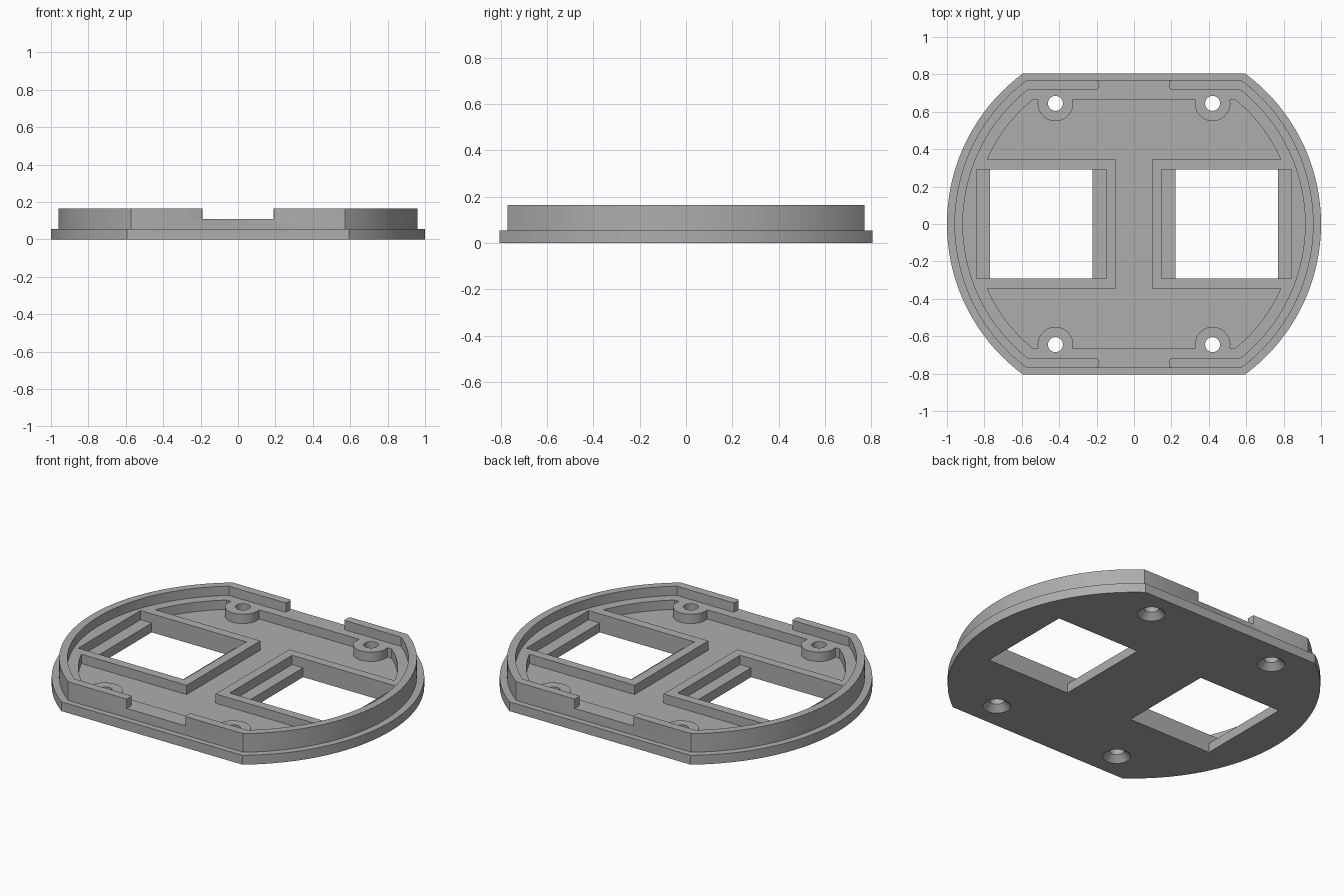
import bpy, bmesh
from math import sin, cos, asin, pi, radians

if "Cube" in bpy.data.objects:
    bpy.data.objects.remove(bpy.data.objects["Cube"])

PLATE, LEDGE, RIM, ABOVE = 0.055, 0.11, 0.165, 0.25   # heights of the levels
HOLE_X, HOLE_Y = 0.42, 0.645

grey = bpy.data.materials.new("plain grey")
grey.use_nodes = True
colour = (0.42, 0.42, 0.42, 1)
grey.diffuse_color = colour
grey.node_tree.nodes["Principled BSDF"].inputs["Base Color"].default_value = colour


def arc(cx, cy, r, a, b, n):
    return [(cx + r * cos(a + (b - a) * i / n), cy + r * sin(a + (b - a) * i / n))
            for i in range(n + 1)]


def mirror4(quarter):
    """Close a first-quadrant path into a full outline, symmetric in x and y."""
    left = [(-x, y) for x, y in reversed(quarter)]
    half = quarter + left
    pts = half + [(x, -y) for x, y in reversed(half)]
    out = []
    for p in pts:
        if not out or abs(p[0] - out[-1][0]) + abs(p[1] - out[-1][1]) > 1e-5:
            out.append(p)
    if abs(out[0][0] - out[-1][0]) + abs(out[0][1] - out[-1][1]) < 1e-5:
        out.pop()
    return out


def side_arc(r, flat):
    """Arc from the x axis up to the flat side."""
    return arc(0, 0, r, 0, asin(flat / r), 28)


def stack(name, levels):
    """Solid made of (outline, z) loops with equal point counts."""
    bm = bmesh.new()
    loops = [[bm.verts.new((x, y, z)) for x, y in pts] for pts, z in levels]
    n = len(loops[0])
    for low, high in zip(loops, loops[1:]):
        for i in range(n):
            j = (i + 1) % n
            bm.faces.new((low[i], low[j], high[j], high[i]))
    bm.faces.new(loops[0][::-1])
    bm.faces.new(loops[-1])
    bmesh.ops.recalc_face_normals(bm, faces=bm.faces)
    mesh = bpy.data.meshes.new(name)
    bm.to_mesh(mesh)
    bm.free()
    mesh.materials.append(grey)
    obj = bpy.data.objects.new(name, mesh)
    bpy.context.collection.objects.link(obj)
    return obj


def prism(name, pts, z0, z1):
    return stack(name, [(pts, z0), (pts, z1)])


def rect(x0, x1, y):
    return [(x0, -y), (x1, -y), (x1, y), (x0, y)]


# Flanged plate with the raised rim
flange = mirror4(side_arc(1.0, 0.805))
wall = mirror4(side_arc(0.96, 0.77))
cover = stack("cover_plate", [(flange, 0), (flange, PLATE), (wall, PLATE), (wall, RIM)])

# Space inside the rim, with the two cable gaps and their rounded ends
gap = [(0.2, 0.72), (0.193, 0.723), (0.19, 0.73), (0.19, 0.76),
       (0.193, 0.767), (0.2, 0.77), (0.2, 0.85)]
cutters = [prism("rim_cavity", mirror4(side_arc(0.915, 0.72) + gap), LEDGE, ABOVE)]

# Sunken floor around the window frames and screw bosses
r_floor, y_frame, y_floor = 0.857, 0.345, 0.665
r_boss = 0.095
tilt = asin((y_floor - HOLE_Y) / r_boss)
floor = [(0.095, 0), (0.095, y_frame)]
floor += arc(0, 0, r_floor, asin(y_frame / r_floor), asin(y_floor / r_floor), 12)
floor += arc(HOLE_X, HOLE_Y, r_boss, tilt, -pi - tilt, 24)
cutters.append(prism("sunken_floor", mirror4(floor), PLATE, ABOVE))

for side in (-1, 1):
    # Windows with a lower shelf at each end
    for name, a, b, z in (("window_shelf", 0.15, 0.843, PLATE),
                          ("window_opening", 0.222, 0.77, -0.1)):
        x0, x1 = sorted((side * a, side * b))
        cutters.append(prism(name, rect(x0, x1, 0.292), z, ABOVE))
    # Screw holes countersunk from below
    for end in (-1, 1):
        ring = [arc(side * HOLE_X, end * HOLE_Y, r, 0, 2 * pi, 32)[:-1]
                for r in (0.085, 0.04)]
        cutters.append(stack("screw_hole", [(ring[0], -0.01), (ring[1], 0.035),
                                            (ring[1], ABOVE)]))

# Cut everything out, then drop the cutters
bpy.ops.object.select_all(action='DESELECT')
bpy.context.view_layer.objects.active = cover
cover.select_set(True)
for cutter in cutters:
    cutter.hide_render = True
    mod = cover.modifiers.new(cutter.name, 'BOOLEAN')
    mod.operation, mod.solver, mod.object = 'DIFFERENCE', 'EXACT', cutter
    bpy.ops.object.modifier_apply(modifier=mod.name)
    bpy.data.objects.remove(cutter)

bpy.ops.object.shade_smooth_by_angle(angle=radians(30))
